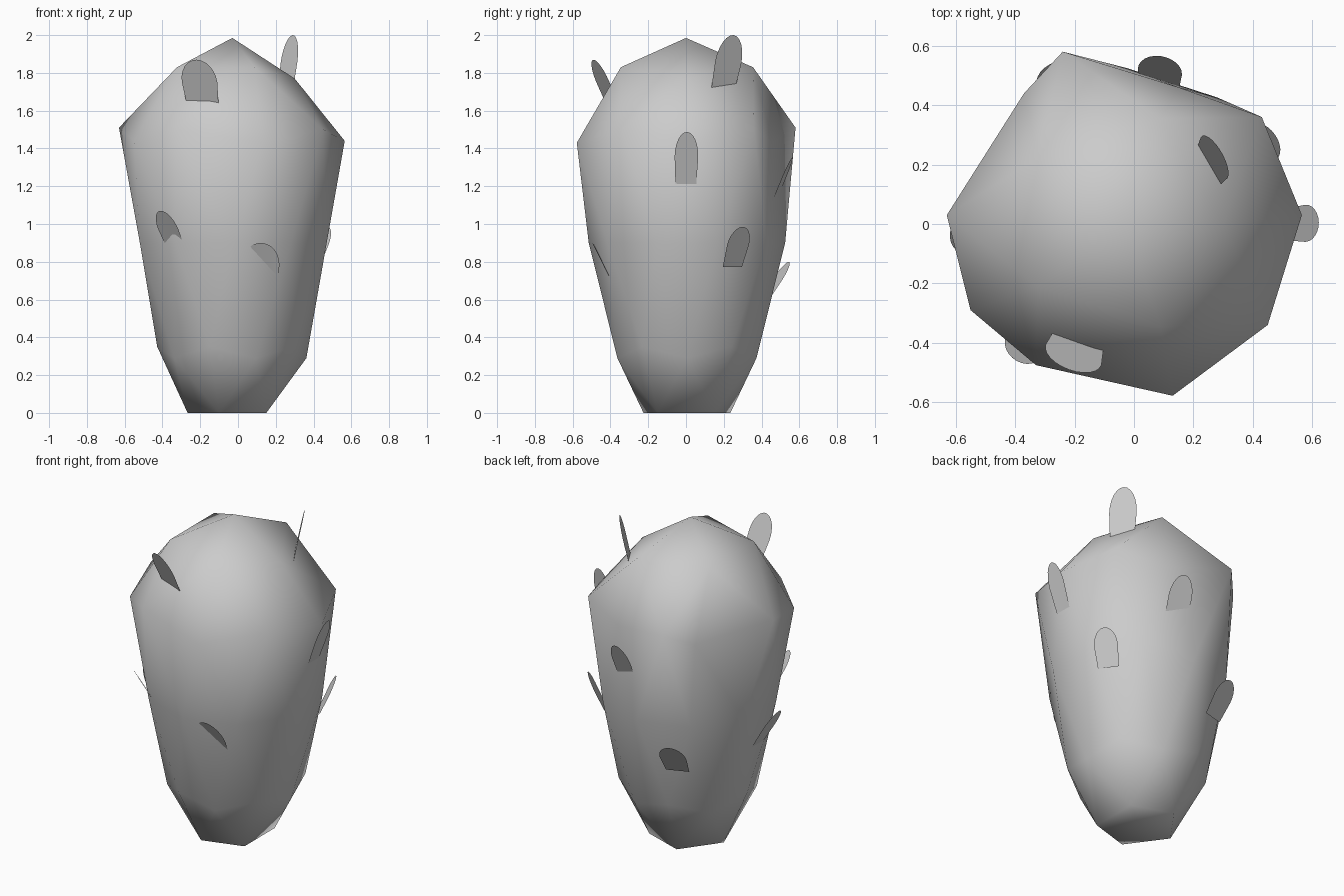
import bpy, bmesh, math
from mathutils import Vector

# Body: coarse sphere reshaped by level (sphere z, new z, radius scale)
LEVELS = [(1, 1.98, 0.70), (0.851, 1.83, 0.70), (0.526, 1.51, 0.70), (0.447, 1.44, 0.66),
          (0, 0.90, 0.52), (-0.447, 0.35, 0.45), (-0.526, 0.29, 0.455), (-0.851, 0.0, 0.46),
          (-1, 0.0, 0.4)]
# Irregular bumps that pull the nearest body corner
BUMPS = [(-0.24, 0.58, 1.51), (0.43, 0.36, 1.50), (0.565, 0.03, 1.44), (0.45, -0.34, 1.50),
         (0.13, -0.578, 1.43), (-0.33, -0.475, 1.50), (-0.55, -0.29, 1.44),
         (-0.63, 0.03, 1.51), (-0.37, 0.44, 1.44), (0.15, 0.46, 1.43),
         (0.30, 0.0, 1.77), (-0.03, 0.0, 1.985), (0.15, -0.15, 0.0), (0.15, 0.15, 0.0)]


def finish(bm, name):
    mesh = bpy.data.meshes.new(name)
    bm.to_mesh(mesh)
    bm.free()
    for p in mesh.polygons:
        p.use_smooth = True
    ob = bpy.data.objects.new(name, mesh)
    bpy.context.collection.objects.link(ob)
    return ob


def make_body():
    bm = bmesh.new()
    bmesh.ops.create_icosphere(bm, subdivisions=2, radius=1)
    for v in bm.verts:
        _, z, s = min(LEVELS, key=lambda l: abs(l[0] - v.co.z))
        v.co = Vector((v.co.x * s - 0.025, v.co.y * s + 0.005, z))
    for b in BUMPS:
        b = Vector(b)
        min(bm.verts, key=lambda v: (v.co - b).length).co = b
    bmesh.ops.recalc_face_normals(bm, faces=bm.faces)
    finish(bm, "body")


# Leaf: flat tongue with a round tip, rooted in the body
def make_leaf(name, base, tip, side, width):
    base, tip = Vector(base), Vector(tip)
    up = tip - base
    length = up.length
    up.normalize()
    side = Vector(side)
    side = (side - up * side.dot(up)).normalized()
    root = base - up * 0.04
    shoulder = length * 0.45
    pts = [root - side * width * 0.44, root + side * width * 0.44]
    for i in range(13):
        a = math.pi * i / 12
        pts.append(base + side * math.cos(a) * width / 2
                   + up * (shoulder + math.sin(a) * (length - shoulder)))
    bm = bmesh.new()
    bm.faces.new([bm.verts.new(p) for p in pts])
    finish(bm, name)


# Leaves: base centre, tip, width direction, width
LEAVES = [
    ((-0.19, -0.40, 1.655), (-0.22, -0.49, 1.87), (0.18, -0.06, -0.015), 0.20),
    ((0.255, 0.20, 1.735), (0.288, 0.252, 2.0), (-0.08, 0.14, 0.03), 0.165),
    ((-0.335, -0.375, 0.89), (-0.41, -0.45, 1.07), (0.7, -0.6, 0), 0.14),
    ((0.115, -0.385, 0.69), (0.125, -0.495, 0.90), (1, 0, -0.08), 0.20),
    ((-0.50, -0.03, 0.70), (-0.62, -0.04, 0.905), (0, 1, 0), 0.14),
    ((0.41, 0.255, 0.81), (0.475, 0.30, 0.985), (-0.55, 0.8, 0), 0.14),
    ((0.54, 0.0, 1.25), (0.622, 0.005, 1.487), (0, 1, 0), 0.125),
    ((0.085, 0.47, 1.13), (0.09, 0.565, 1.355), (1, -0.15, 0), 0.15),
    ((-0.24, 0.44, 0.635), (-0.265, 0.545, 0.80), (0.9, 0.3, 0), 0.16),
]

make_body()
for i, args in enumerate(LEAVES):
    make_leaf(f"leaf_{i + 1}", *args)
